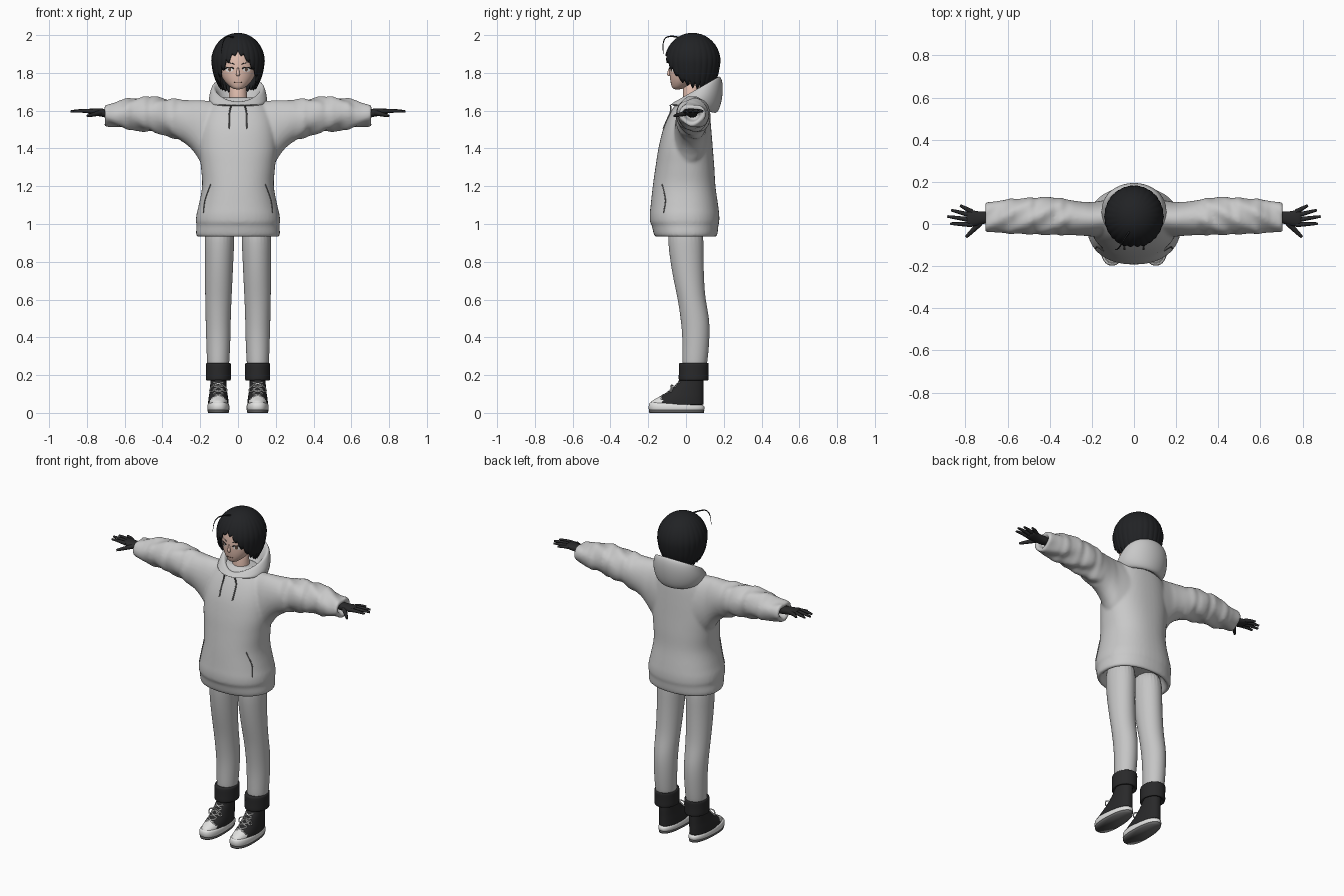
import bpy, bmesh, math, random
from mathutils import Vector

cube = bpy.data.objects.get("Cube")
if cube:
    bpy.data.objects.remove(cube)
random.seed(4)


def material(name, *rgb):
    m = bpy.data.materials.new(name)
    m.use_nodes = True
    m.diffuse_color = (*rgb, 1)
    m.node_tree.nodes["Principled BSDF"].inputs["Base Color"].default_value = (*rgb, 1)
    return m


FLEECE = material("light grey fleece", .58, .58, .58)
DENIM = material("pale grey trousers", .56, .56, .56)
BLACK = material("black cloth", .022, .022, .023)
HAIR = material("black hair", .015, .016, .018)
SKIN = material("skin", .78, .53, .44)
RUBBER = material("white rubber", .75, .75, .74)
EYEWHITE = material("eye white", .85, .82, .8)
IRIS = material("brown iris", .12, .07, .05)
SEAM = material("dark grey seam", .16, .16, .16)
SOLE = material("grey outsole", .12, .12, .12)


def lerp(keys, x):
    for (a, p), (b, q) in zip(keys, keys[1:]):
        if x <= b:
            return p + (q - p) * max(0, (x - a) / (b - a))
    return keys[-1][1]


def refine(rings, steps=4):
    """Smooth in-between rings."""
    out, last = [], len(rings) - 1
    for i in range(last):
        ps = [rings[min(max(j, 0), last)] for j in (i - 1, i, i + 1, i + 2)]
        for s in range(steps):
            t = s / steps
            out.append([b + t / 2 * (c - a + t * (2*a - 5*b + 4*c - d + t * (3*(b - c) + d - a)))
                        for a, b, c, d in zip(*ps)])
    return out + [list(rings[-1])]


def loft(bm, rings, n=32, power=2.0, frame=lambda u, v, w: (u, v, w)):
    """Skin rings of (height, cx, cy, rx, ry, slope, taper) and cap both ends."""
    loops = []
    for ring in rings:
        z, cx, cy, rx, ry, slope, taper = (list(ring) + [0, 0])[:7]
        loop = []
        for k in range(n):
            c, s = math.cos(math.tau * k / n), math.sin(math.tau * k / n)
            c = math.copysign(abs(c) ** (2 / power), c)
            s = math.copysign(abs(s) ** (2 / power), s)
            loop.append(bm.verts.new(frame(cx + rx * c * (1 + taper * s), cy + ry * s, z + slope * ry * s)))
        loops.append(loop)
    for a, b in zip(loops, loops[1:]):
        for k in range(n):
            bm.faces.new((a[k], a[k - 1], b[k - 1], b[k]))
    bm.faces.new(loops[0])
    bm.faces.new(loops[-1])


def finish(name, bm, *mats, mirror=False, subsurf=0):
    bmesh.ops.recalc_face_normals(bm, faces=bm.faces)
    me = bpy.data.meshes.new(name)
    bm.to_mesh(me)
    bm.free()
    for m in mats:
        me.materials.append(m)
    me.polygons.foreach_set("use_smooth", [True] * len(me.polygons))
    ob = bpy.data.objects.new(name, me)
    bpy.context.collection.objects.link(ob)
    if mirror:
        ob.modifiers.new("mirror", "MIRROR").use_mirror_merge = False
    if subsurf:
        sub = ob.modifiers.new("subsurf", "SUBSURF")
        sub.levels = sub.render_levels = subsurf
    return ob


def lofted(name, rings, mat, n=24, power=2.0, mirror=False, subsurf=1):
    bm = bmesh.new()
    loft(bm, rings, n, power)
    return finish(name, bm, mat, mirror=mirror, subsurf=subsurf)


def tube(name, pts, radii, mat):
    cu = bpy.data.curves.new(name, "CURVE")
    cu.dimensions, cu.bevel_depth, cu.bevel_resolution = "3D", 1, 2
    cu.use_fill_caps, cu.resolution_u = True, 6
    sp = cu.splines.new("NURBS")
    sp.points.add(len(pts) - 1)
    sp.use_endpoint_u, sp.order_u = True, 3
    for p, co, r in zip(sp.points, pts, radii):
        p.co, p.radius = (*co, 1), r
    cu.materials.append(mat)
    ob = bpy.data.objects.new(name, cu)
    bpy.context.collection.objects.link(ob)
    return ob


def front_y(objs, x, z):
    dg = bpy.context.evaluated_depsgraph_get()
    hits = [o.evaluated_get(dg).ray_cast(Vector((x, -1, z)), Vector((0, 1, 0))) for o in objs]
    return min([h[1].y for h in hits if h[0]], default=-.05)


def drape(name, objs, pts, r, mat):
    tube(name, [(x, front_y(objs, x, z) - r * .5, z) for x, z in pts], [r] * len(pts), mat)


def patch(name, obj, cx, cz, w, h, mat, off):
    bm = bmesh.new()
    ring = [(cx + w * math.cos(a), cz + h * math.sin(a)) for a in (math.tau * k / 16 for k in range(16))]
    vs = [bm.verts.new((x, front_y([obj], x, z) - off, z)) for x, z in ring]
    mid = bm.verts.new((cx, front_y([obj], cx, cz) - off, cz))
    for a, b in zip(vs, vs[1:] + vs[:1]):
        bm.faces.new((mid, a, b))
    finish(name, bm, mat)


# Hooded top: body and sleeves fused into one soft surface
body = [(1.0, .17, -.13, .12), (.95, .19, -.14, .14), (.93, .208, -.157, .155), (.945, .222, -.17, .166),
        (.995, .219, -.182, .172), (1.01, .223, -.19, .176), (1.05, .22, -.192, .176), (1.1, .208, -.187, .17),
        (1.2, .19, -.176, .156), (1.3, .196, -.162, .15), (1.4, .206, -.146, .142), (1.5, .2, -.122, .134),
        (1.58, .18, -.088, .126), (1.64, .14, -.05, .115), (1.67, .09, -.02, .1)]
sleeve = [(.1, -.06, .12, 1.25, 1.648), (.19, -.06, .105, 1.32, 1.655), (.225, -.057, .105, 1.37, 1.656),
          (.26, -.055, .107, 1.41, 1.656), (.31, -.052, .115, 1.443, 1.658), (.39, -.052, .128, 1.472, 1.666),
          (.47, -.05, .126, 1.488, 1.673), (.55, -.047, .121, 1.498, 1.667), (.62, -.045, .116, 1.508, 1.654),
          (.65, -.04, .108, 1.515, 1.64), (.705, -.037, .102, 1.522, 1.632), (.7, -.015, .08, 1.545, 1.61),
          (.66, -.01, .07, 1.555, 1.6)]
bm = bmesh.new()
loft(bm, refine([(z, 0, (f + b) / 2, rx, (b - f) / 2) for z, rx, f, b in body]), 48, 2.25)
arm = refine([(x, (f + b) / 2, (lo + hi) / 2, (b - f) / 2, (hi - lo) / 2) for x, f, b, lo, hi in sleeve], 6)
for ring in arm:
    if .33 < ring[0] < .66:
        fold = 1 + .03 * math.sin(ring[0] * 78) + .015 * math.sin(ring[0] * 131)
        ring[3] *= fold
        ring[4] *= fold
for side in (1, -1):
    loft(bm, arm, 40, 2, lambda u, v, w: (side * w, u, v + .006 * math.sin(u * 60 + w * 40) * (w > .3)))
hoodie = finish("hooded_top", bm, FLEECE)
rem = hoodie.modifiers.new("fuse", "REMESH")
rem.mode, rem.voxel_size, rem.use_smooth_shade = "VOXEL", .009, True
soft = hoodie.modifiers.new("soften", "SMOOTH")
soft.factor, soft.iterations = .5, 5

# Lowered hood around the neck
hood = lofted("hood", [(1.62, 0, .04, .1, .09), (1.60, 0, .045, .125, .108, -.22), (1.62, 0, .05, .15, .13, -.1),
                       (1.655, 0, .053, .157, .143, .2, .06), (1.69, 0, .058, .148, .138, .42, .12),
                       (1.715, 0, .058, .136, .125, .56, .18), (1.715, 0, .058, .122, .108, .6, .22),
                       (1.68, 0, .05, .1, .09, .5, .2), (1.63, 0, .04, .08, .075, .2)], FLEECE, 32, subsurf=2)

# Trousers with dark rolled cuffs
lofted("trouser_legs", [(.22, .105, .043, .055, .06), (.27, .105, .047, .06, .068), (.4, .104, .054, .065, .072),
                        (.5, .105, .048, .067, .077), (.6, .104, .03, .07, .073), (.7, .102, .015, .073, .081),
                        (.85, .099, 0, .077, .092), (1.03, .096, -.004, .083, .1)], DENIM, mirror=True, subsurf=2)
lofted("trouser_cuffs", [(.2, .104, .04, .042, .045), (.175, .104, .04, .052, .058), (.17, .104, .04, .064, .077),
                         (.176, .104, .04, .068, .081), (.215, .104, .04, .066, .078), (.258, .104, .041, .068, .081),
                         (.266, .104, .042, .065, .078), (.26, .104, .045, .052, .06)], BLACK, mirror=True)

# High-top shoes: outsole, rubber sidewall, cloth upper with rubber toe cap
lofted("outsoles", [(0, .104, -.05, .054, .144, 0, -.1), (.014, .104, -.05, .057, .147, 0, -.1)], SOLE, 32, 2.4, True, 0)
lofted("sidewalls", [(.01, .104, -.05, .057, .147, 0, -.1), (.015, .104, -.05, .059, .149, 0, -.1),
                     (.045, .104, -.05, .058, .148, -.05, -.1), (.052, .104, -.05, .052, .142, -.05, -.1)],
       RUBBER, 32, 2.4, True)
bm = bmesh.new()
loft(bm, refine([(.04, .104, -.05, .055, .143, -.05, -.1), (.062, .104, -.045, .054, .138, -.05, -.08),
                 (.085, .104, -.025, .051, .118), (.11, .104, -.004, .047, .097), (.14, .104, .014, .044, .08),
                 (.17, .104, .028, .042, .066), (.23, .104, .038, .041, .057)], 3), 32, 2.2)
for f in bm.faces:
    f.material_index = int(f.calc_center_median().y < -.125)
uppers = finish("shoe_uppers", bm, BLACK, RUBBER, mirror=True, subsurf=1)

# Head, neck and nose
head = lofted("head", [(1.712, 0, -.046, .018, .02), (1.725, 0, -.036, .042, .04), (1.76, 0, -.005, .078, .08),
                       (1.8, 0, .015, .097, .104), (1.85, 0, .03, .106, .12), (1.91, 0, .035, .102, .118),
                       (1.96, 0, .035, .07, .08)], SKIN, subsurf=2)
lofted("neck", [(1.58, 0, .035, .06, .055), (1.66, 0, .03, .047, .046), (1.78, 0, .03, .046, .047)], SKIN)
lofted("nose", [(1.835, 0, -.083, .004, .006), (1.805, 0, -.088, .008, .01), (1.79, 0, -.09, .011, .014),
                (1.782, 0, -.085, .008, .008)], SKIN, 12)

# Hair cap with locks of uneven length
hairline = [(0, 1.905), (.25, 1.885), (.5, 1.845), (.8, 1.80), (1.1, 1.755), (1.6, 1.735), (3.2, 1.705)]
width = [(1.70, .58), (1.72, .66), (1.76, .82), (1.8, .93), (1.86, 1)]
locks = 26
tips = [random.uniform(.015, .04) for _ in range(locks)]
bm = bmesh.new()
rows = []
for r in range(15):
    row = []
    for k in range(locks * 6):
        a = math.tau * k / (locks * 6)
        saw = abs(k % 6 - 3) / 3
        low = lerp(hairline, min(a, math.tau - a)) + tips[k // 6] * (saw - .4)
        z = 2 - (2 - low) * (.04 + .96 * r / 14) ** 1.7
        rad = math.sqrt(1 - ((z - 1.86) / .14) ** 2) if z > 1.86 else lerp(width, z)
        rad *= 1 - .03 * saw * r / 14
        row.append(bm.verts.new((.13 * rad * math.sin(a), .035 - .137 * rad * math.cos(a), z)))
    rows.append(row)
for a, b in zip(rows, rows[1:]):
    for k in range(len(a)):
        bm.faces.new((a[k - 1], a[k], b[k], b[k - 1]))
bm.faces.new(rows[0])
hair = finish("hair", bm, HAIR)
shell = hair.modifiers.new("thickness", "SOLIDIFY")
shell.thickness, shell.offset = .012, -1
tube("stray_lock", [(-.01, -.02, 1.98), (-.04, -.06, 1.998), (-.08, -.13, 1.985), (-.09, -.12, 1.9)],
     [.005, .004, .003, .001], HAIR)

bpy.context.view_layer.update()

for s, side in ((1, "left"), (-1, "right")):
    # Face details
    patch(side + "_eye_white", head, s * .046, 1.818, .02, .013, EYEWHITE, .001)
    patch(side + "_iris", head, s * .044, 1.818, .008, .012, IRIS, .002)
    drape(side + "_lash", [head], [(s * .022, 1.823), (s * .045, 1.837), (s * .07, 1.822)], .003, HAIR)
    drape(side + "_brow", [head], [(s * .02, 1.846), (s * .045, 1.857), (s * .07, 1.852)], .002, HAIR)
    # Drawstring and pocket opening
    drape(side + "_drawstring", [hoodie, hood], [(s * .035, 1.63), (s * .045, 1.6), (s * .048, 1.55), (s * .045, 1.505)],
          .004, SEAM)
    drape(side + "_pocket_slit", [hoodie], [(s * .145, 1.21), (s * .165, 1.16), (s * .18, 1.11), (s * .183, 1.06)],
          .003, SEAM)
    # Shoe laces and bow
    for i in range(4):
        z = .085 + .02 * i
        for d in (1, -1):
            drape(f"{side}_lace", [uppers], [(s * .104 + d * .026, z), (s * .104, z + .008),
                                            (s * .104 - d * .026, z + .016)], .004, RUBBER)
    for d in (1, -1):
        x = s * .104
        tube(side + "_bow", [(x, -.07, .145), (x + d * .03, -.085, .15), (x + d * .05, -.07, .115),
                             (x + d * .03, -.09, .11), (x, -.075, .14)], [.0035] * 5, RUBBER)
    # Gloved hand
    bm = bmesh.new()
    loft(bm, [(.66, .035, 1.585, .03, .026), (.715, .03, 1.588, .028, .022), (.745, .025, 1.592, .036, .02),
              (.785, .028, 1.596, .042, .016), (.797, .03, 1.597, .036, .011)], 16, 2.3,
         lambda u, v, w: (s * w, u, v))
    finish(side + "_glove", bm, BLACK, subsurf=1)
    fingers = {"index": (-.003, .872, .002), "middle": (.019, .886, .036), "ring": (.04, .868, .066),
               "little": (.058, .825, .088)}
    for finger, (y0, x1, y1) in fingers.items():
        tube(f"{side}_{finger}_finger", [(s * .77, y0, 1.596), (s * (.77 + x1) / 2, (y0 + y1) / 2, 1.602),
                                         (s * x1, y1, 1.596)], [.012, .0105, .006], BLACK)
    tube(side + "_thumb", [(s * .73, .005, 1.588), (s * .765, -.03, 1.58), (s * .797, -.062, 1.572)],
         [.014, .012, .007], BLACK)

drape("mouth", [head], [(-.02, 1.749), (0, 1.747), (.02, 1.749)], .0018, IRIS)
